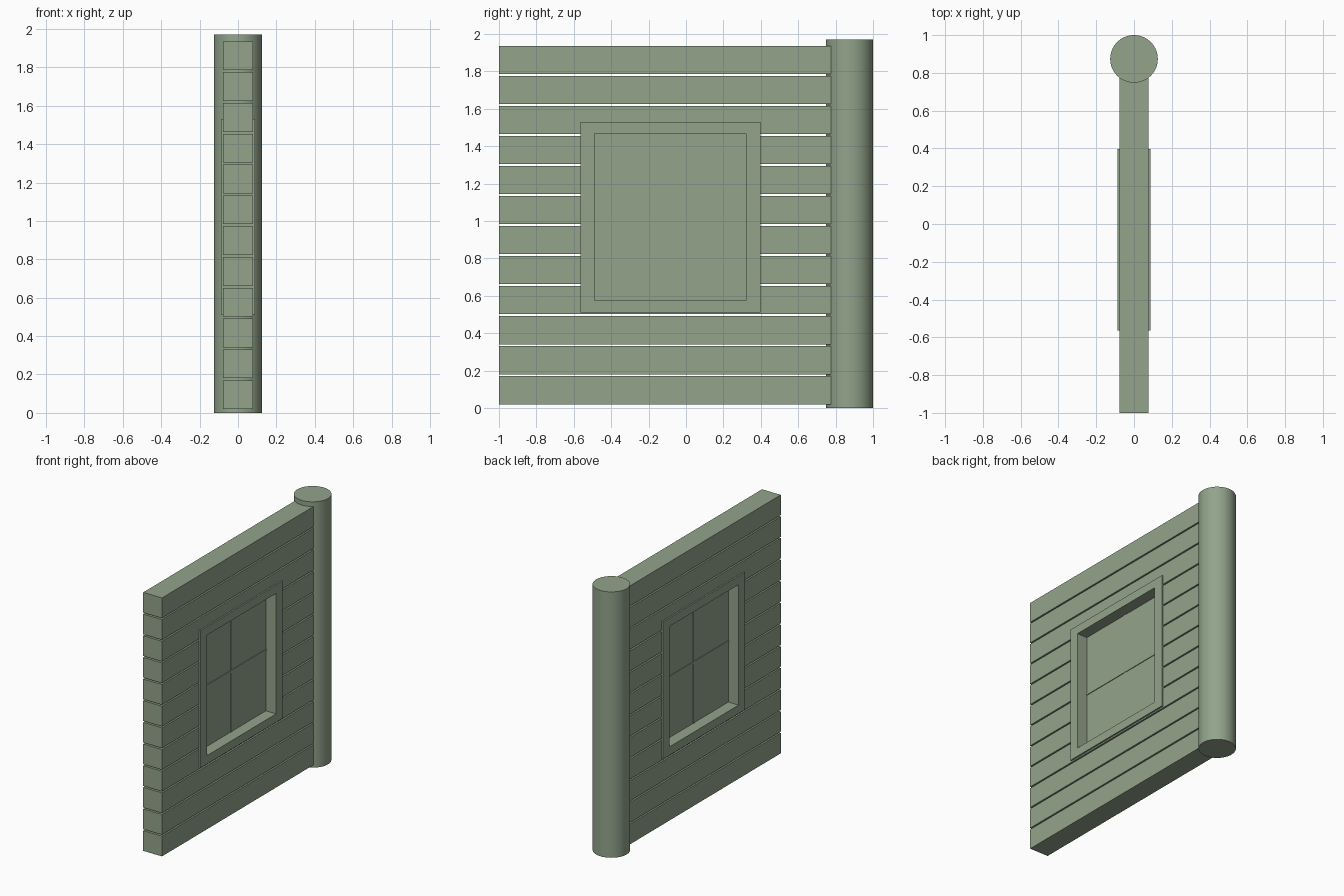
import bpy, bmesh
from mathutils import Matrix, Vector

if "Cube" in bpy.data.objects:
    bpy.data.objects.remove(bpy.data.objects["Cube"])

paint = bpy.data.materials.new("sage_green")
paint.diffuse_color = (0.29, 0.37, 0.26, 1)
paint.use_nodes = True
paint.node_tree.nodes["Principled BSDF"].inputs["Base Color"].default_value = paint.diffuse_color


def finish(name, bm):
    mesh = bpy.data.meshes.new(name)
    bm.normal_update()
    bm.to_mesh(mesh)
    bm.free()
    ob = bpy.data.objects.new(name, mesh)
    bpy.context.collection.objects.link(ob)
    mesh.materials.append(paint)
    return ob


def add_box(bm, lo, hi):
    lo, hi = Vector(lo), Vector(hi)
    bmesh.ops.create_cube(
        bm, size=1,
        matrix=Matrix.Translation((lo + hi) / 2) @ Matrix.Diagonal((*(hi - lo), 1)))


def box(name, lo, hi):
    bm = bmesh.new()
    add_box(bm, lo, hi)
    return finish(name, bm)


def cut(target, cutter):
    cutter.hide_render = True
    mod = target.modifiers.new("opening", 'BOOLEAN')
    mod.operation = 'DIFFERENCE'
    mod.solver = 'EXACT'
    mod.object = cutter
    bpy.context.view_layer.objects.active = target
    bpy.ops.object.modifier_apply(modifier=mod.name)
    bpy.data.objects.remove(cutter)


# Corner post
bm = bmesh.new()
bmesh.ops.create_cone(bm, cap_ends=True, segments=64, radius1=0.126, radius2=0.126,
                      depth=1.97, matrix=Matrix.Translation((0, 0.874, 0.985)))
post = finish("corner_post", bm)
bpy.context.view_layer.objects.active = post
post.select_set(True)
bpy.ops.object.shade_smooth_by_angle()
post.select_set(False)

# Window opening and frame extents (y0, y1, z0, z1)
Y0, Y1, Z0, Z1 = -0.49, 0.32, 0.575, 1.467
FY0, FY1, FZ0, FZ1 = -0.565, 0.397, 0.512, 1.53

# Twelve separated wall planks, cut around the window
bm = bmesh.new()
for i in range(12):
    z = 0.02 + i * 0.1605
    add_box(bm, (-0.077, -1, z), (0.077, 0.85, z + 0.15))
planks = finish("wall_planks", bm)
cut(planks, box("opening_cutter", (-0.3, Y0 - 0.02, Z0 - 0.02), (0.3, Y1 + 0.02, Z1 + 0.02)))

# Window frame, a single ring through the wall
frame = box("window_frame", (-0.088, FY0, FZ0), (0.088, FY1, FZ1))
cut(frame, box("frame_cutter", (-0.3, Y0, Z0), (0.3, Y1, Z1)))

# Window pane with crossing bars
yc, zc = (Y0 + Y1) / 2, 1.025
box("window_pane", (-0.004, Y0 - 0.01, Z0 - 0.01), (0.004, Y1 + 0.01, Z1 + 0.01))
box("vertical_bar", (-0.008, yc - 0.008, Z0 - 0.01), (0.008, yc + 0.008, Z1 + 0.01))
box("horizontal_bar", (-0.009, Y0 - 0.01, zc - 0.008), (0.009, Y1 + 0.01, zc + 0.008))
